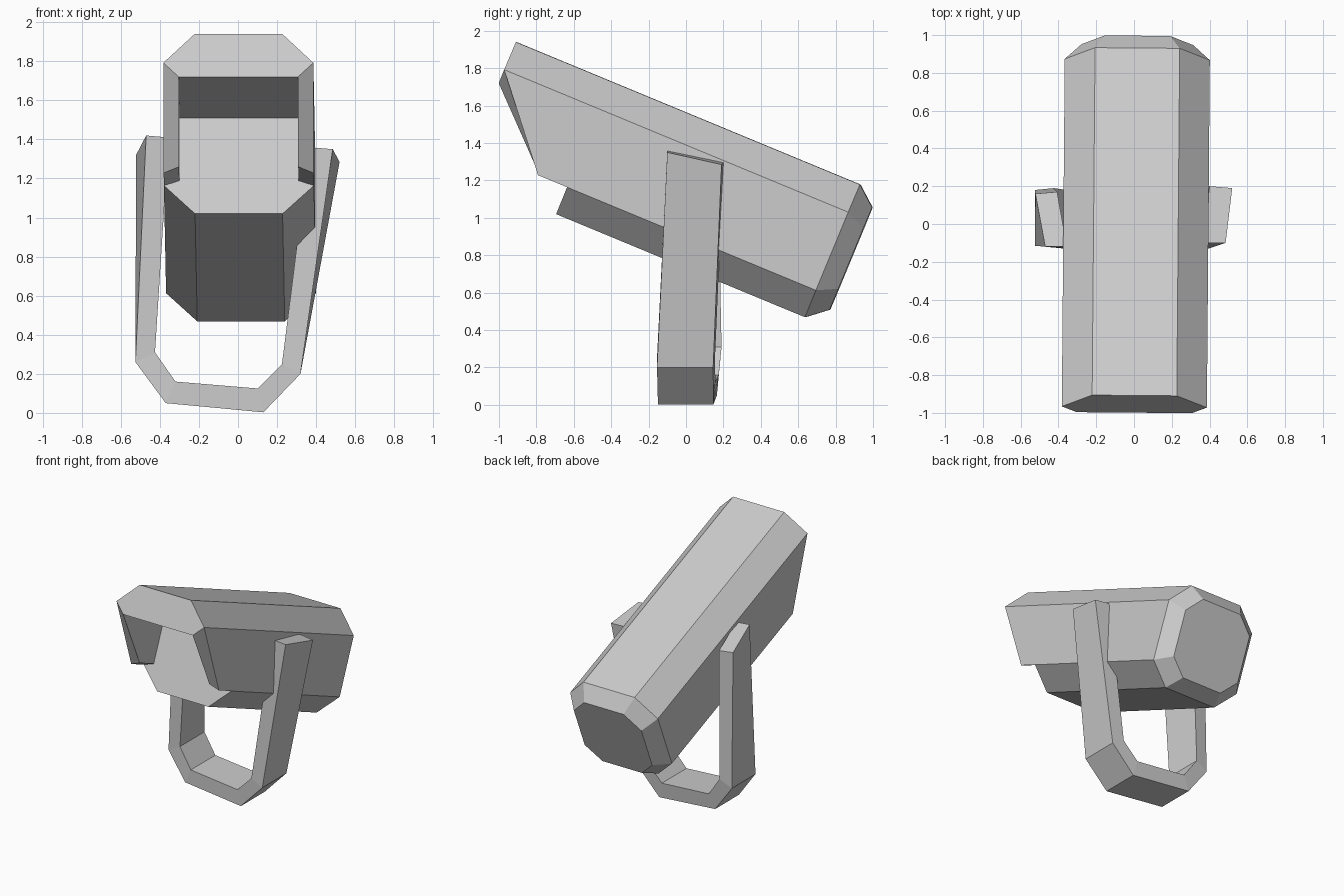
import bpy, bmesh, math

if "Cube" in bpy.data.objects:
    bpy.data.objects.remove(bpy.data.objects["Cube"])


def finish(name, bm):
    bmesh.ops.remove_doubles(bm, verts=bm.verts, dist=0.0005)
    bmesh.ops.recalc_face_normals(bm, faces=bm.faces)
    mesh = bpy.data.meshes.new(name)
    bm.to_mesh(mesh)
    bm.free()
    obj = bpy.data.objects.new(name, mesh)
    bpy.context.collection.objects.link(obj)
    return obj


def ring(bm, points):
    return [bm.verts.new(p) for p in points]


def bridge(bm, a, b):
    n = len(a)
    for i in range(n):
        j = (i + 1) % n
        bm.faces.new((a[i], a[j], b[j], b[i]))


def mirrored(half):
    # right-hand points followed by their left-hand mirror, as one loop
    return half + [(-x, y, z) for x, y, z in reversed(half)]


# Lamp housing: bevelled square tube with a chamfered back, along local y
FRONT, LENS, REAR, BACK, MID = -1.581, -1.03, 0.41, 0.517, 1.061
section = [(0.224, 0.384), (0.384, 0.224), (0.384, -0.228), (0.224, -0.384)]


def octagon(y, s=1.0):
    return mirrored([(x * s, y, MID + z * s) for x, z in section])


bm = bmesh.new()
r0, r1, r2 = [ring(bm, octagon(y, s)) for y, s in
              ((LENS, 1), (REAR, 1), (BACK, 0.77))]
bridge(bm, r0, r1)
bridge(bm, r1, r2)
bm.faces.new(r2)

# Lens face below the hood
bm.faces.new(ring(bm, mirrored([(0.305, LENS, 1.207), (0.305, LENS, 0.86),
                                (0.384, LENS, 0.833), (0.224, LENS, 0.677)])))

# Hood: open-bottomed shell with slanted side edges
hood = [(0.224, 1.445, FRONT), (0.384, 1.285, FRONT), (0.384, 0.833, -1.198),
        (0.305, 0.86, -1.217), (0.305, 1.207, FRONT)]
for i in range(4):
    (xa, za, ya), (xb, zb, yb) = hood[i], hood[i + 1]
    for s in (1, -1):
        bm.faces.new(ring(bm, [(s * xa, ya, za), (s * xb, yb, zb),
                               (s * xb, LENS, zb), (s * xa, LENS, za)]))
for x, z, y in (hood[0], hood[4]):
    bm.faces.new(ring(bm, [(-x, y, z), (x, y, z), (x, LENS, z), (-x, LENS, z)]))
for s in (1, -1):
    bm.faces.new(ring(bm, [(s * x, y, z) for x, z, y in hood[1:]]))
bm.faces.new(ring(bm, mirrored([(x, y, z) for x, z, y in (hood[0], hood[1], hood[4])])))

# Merge the flat strips of hood and tube into single faces
bmesh.ops.remove_doubles(bm, verts=bm.verts, dist=0.002)
bmesh.ops.dissolve_limit(bm, angle_limit=math.radians(1), verts=bm.verts, edges=bm.edges)
housing = finish("lamp_housing", bm)
housing.rotation_euler = (math.radians(-22.5), 0, -0.0084)
housing.location.x = 0.01

# U bracket: outer (x, z), inner (x, z), front y, back y, back shift (x, z)
bracket = [
    ((-0.47, 1.42), (-0.355, 1.41), -0.12, 0.16, (-0.052, -0.10)),
    ((-0.525, 0.26), (-0.425, 0.31), -0.115, 0.18, (0, 0)),
    ((-0.37, 0.05), (-0.32, 0.16), -0.13, 0.165, (0, 0)),
    ((0.13, 0.003), (0.10, 0.125), -0.15, 0.147, (0, 0)),
    ((0.32, 0.20), (0.225, 0.25), -0.155, 0.145, (0, 0)),
    ((0.485, 1.35), (0.365, 1.36), -0.10, 0.19, (0.035, -0.065)),
]
bm = bmesh.new()
rings = [ring(bm, [(ox, f, oz), (ix, f, iz),
                   (ix + dx, b + 0.01, iz + dz), (ox + dx, b, oz + dz)])
         for (ox, oz), (ix, iz), f, b, (dx, dz) in bracket]
for a, b in zip(rings, rings[1:]):
    bridge(bm, a, b)
bm.faces.new(rings[0])
bm.faces.new(rings[-1])
finish("mounting_bracket", bm)
